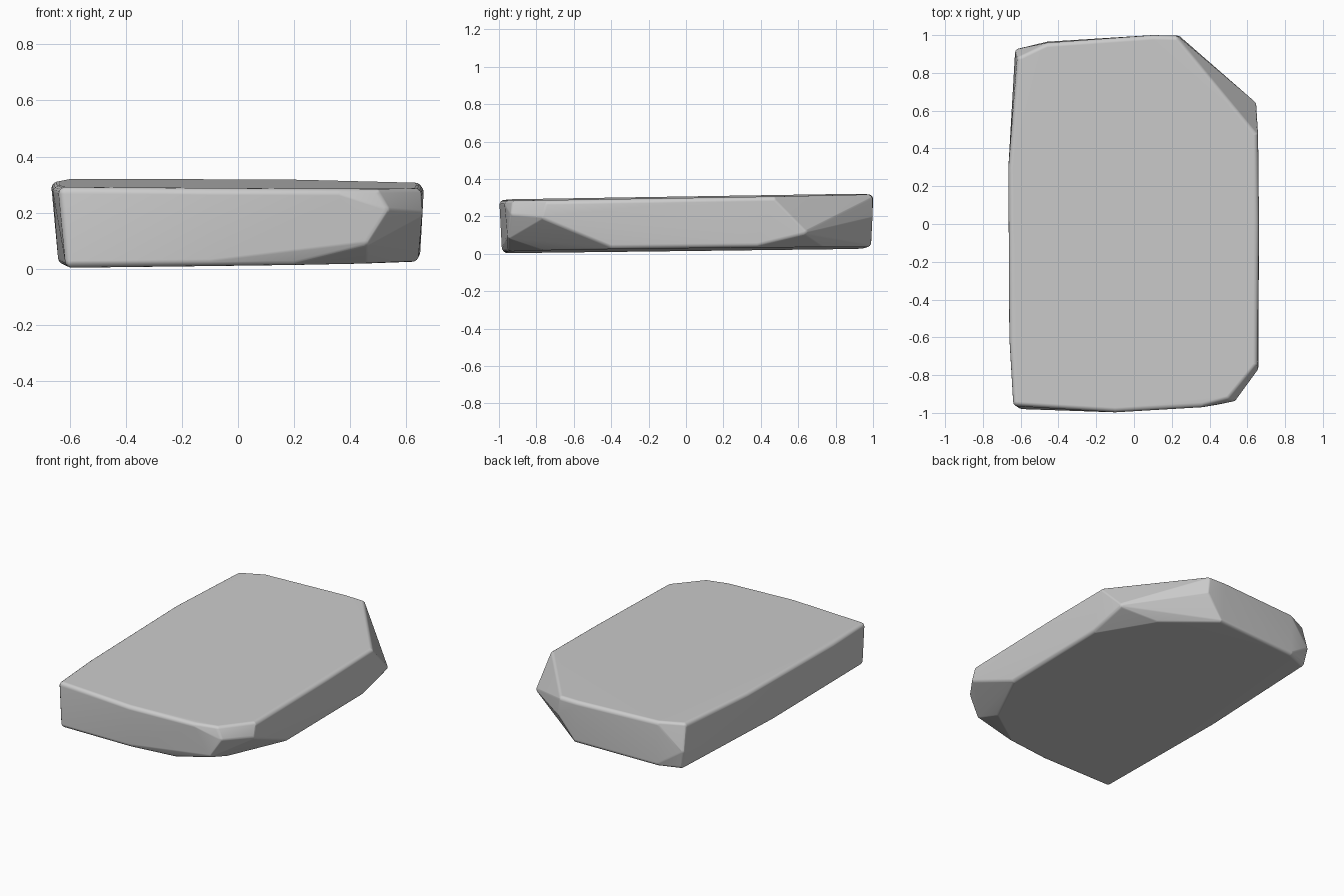
import bpy, bmesh
from mathutils import Vector

if "Cube" in bpy.data.objects:
    bpy.data.objects.remove(bpy.data.objects["Cube"])

R = 0.025  # edge rounding radius


def top_z(x, y):
    return 0.303 + 0.016 * y - 0.006 * x - R


def bottom_z(x, y):
    return 0.003 + 0.012 * (y + 1) + 0.012 * (x + 0.6) + R


# corner centres of the gently tilted top face
top = [(-0.615, -0.94), (-0.1, -0.972), (0.36, -0.945), (0.49, -0.91),
       (0.63, -0.74), (0.637, 0.0), (0.632, 0.47), (0.22, 0.972), (0.1, 0.975),
       (-0.46, 0.935), (-0.595, 0.87), (-0.64, 0.3), (-0.635, -0.6)]

# corner centres of the underside, cut back further at both right corners
bottom = [(-0.592, -0.955), (-0.1, -0.96), (0.2, -0.93), (0.45, -0.76),
          (0.62, -0.4), (0.625, 0.38), (0.42, 0.72), (0.12, 0.965),
          (-0.46, 0.94), (-0.59, 0.89), (-0.617, 0.0)]

# chipped corners that stick out halfway up the sides
chips = [(0.45, -0.93, 0.1), (0.52, -0.915, 0.21), (0.633, -0.76, 0.2),
         (0.622, 0.63, 0.12), (0.23, 0.972, 0.2), (-0.605, 0.905, 0.15)]

centres = [Vector((x, y, top_z(x, y))) for x, y in top]
centres += [Vector((x, y, bottom_z(x, y))) for x, y in bottom]
centres += [Vector(c) for c in chips]

# rounded slab: hull around a small ball placed at every corner
bm = bmesh.new()
ball = bmesh.new()
bmesh.ops.create_uvsphere(ball, u_segments=12, v_segments=8, radius=R)
for c in centres:
    for v in ball.verts:
        bm.verts.new(c + v.co)
ball.free()
hull = bmesh.ops.convex_hull(bm, input=bm.verts)
loose = [v for v in bm.verts if not v.link_faces]
bmesh.ops.delete(bm, geom=loose, context='VERTS')
bmesh.ops.recalc_face_normals(bm, faces=bm.faces)

mesh = bpy.data.meshes.new("stone_slab")
bm.to_mesh(mesh)
bm.free()
slab = bpy.data.objects.new("stone_slab", mesh)
bpy.context.collection.objects.link(slab)

# smooth worn look, with large flat faces keeping clean normals
mesh.polygons.foreach_set("use_smooth", [True] * len(mesh.polygons))
weighted = slab.modifiers.new("weighted_normals", 'WEIGHTED_NORMAL')
weighted.keep_sharp = True
